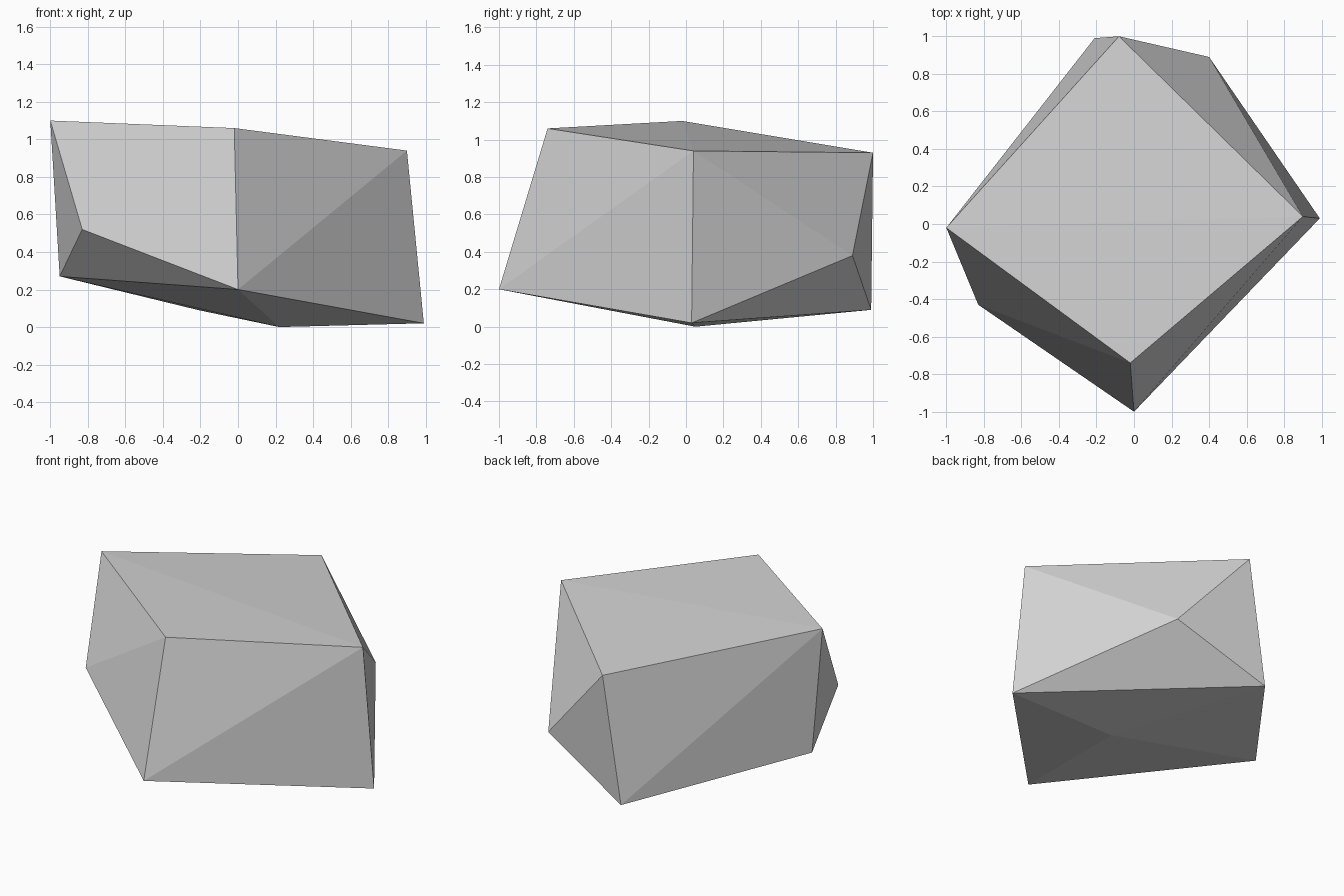
import bpy
import bmesh

default = bpy.data.objects.get("Cube")
if default:
    bpy.data.objects.remove(default, do_unlink=True)

# Stone colour
stone = bpy.data.materials.new("pale_grey_stone")
stone.use_nodes = True
grey = (0.65, 0.65, 0.65, 1.0)
stone.diffuse_color = grey
stone.node_tree.nodes["Principled BSDF"].inputs["Base Color"].default_value = grey

# Corner points of the chipped boulder
top_corners = [(-1.0, -0.02, 1.10), (-0.02, -0.74, 1.06), (0.9, 0.04, 0.94), (-0.08, 1.0, 0.93)]
base_corners = [(0.0, -1.0, 0.20), (0.99, 0.03, 0.02), (-0.21, 0.99, 0.09), (-0.95, 0.02, 0.27)]
side_bulges = [(-0.83, -0.43, 0.52), (0.4, 0.89, 0.38)]
underside_tip = [(0.22, 0.05, 0.0)]

# Wrap the corners in a faceted convex skin
bm = bmesh.new()
for point in top_corners + base_corners + side_bulges + underside_tip:
    bm.verts.new(point)
bmesh.ops.convex_hull(bm, input=bm.verts[:])
bmesh.ops.recalc_face_normals(bm, faces=bm.faces[:])
for face in bm.faces:
    face.smooth = False

mesh = bpy.data.meshes.new("boulder")
bm.to_mesh(mesh)
bm.free()
mesh.materials.append(stone)
boulder = bpy.data.objects.new("boulder", mesh)
bpy.context.collection.objects.link(boulder)
